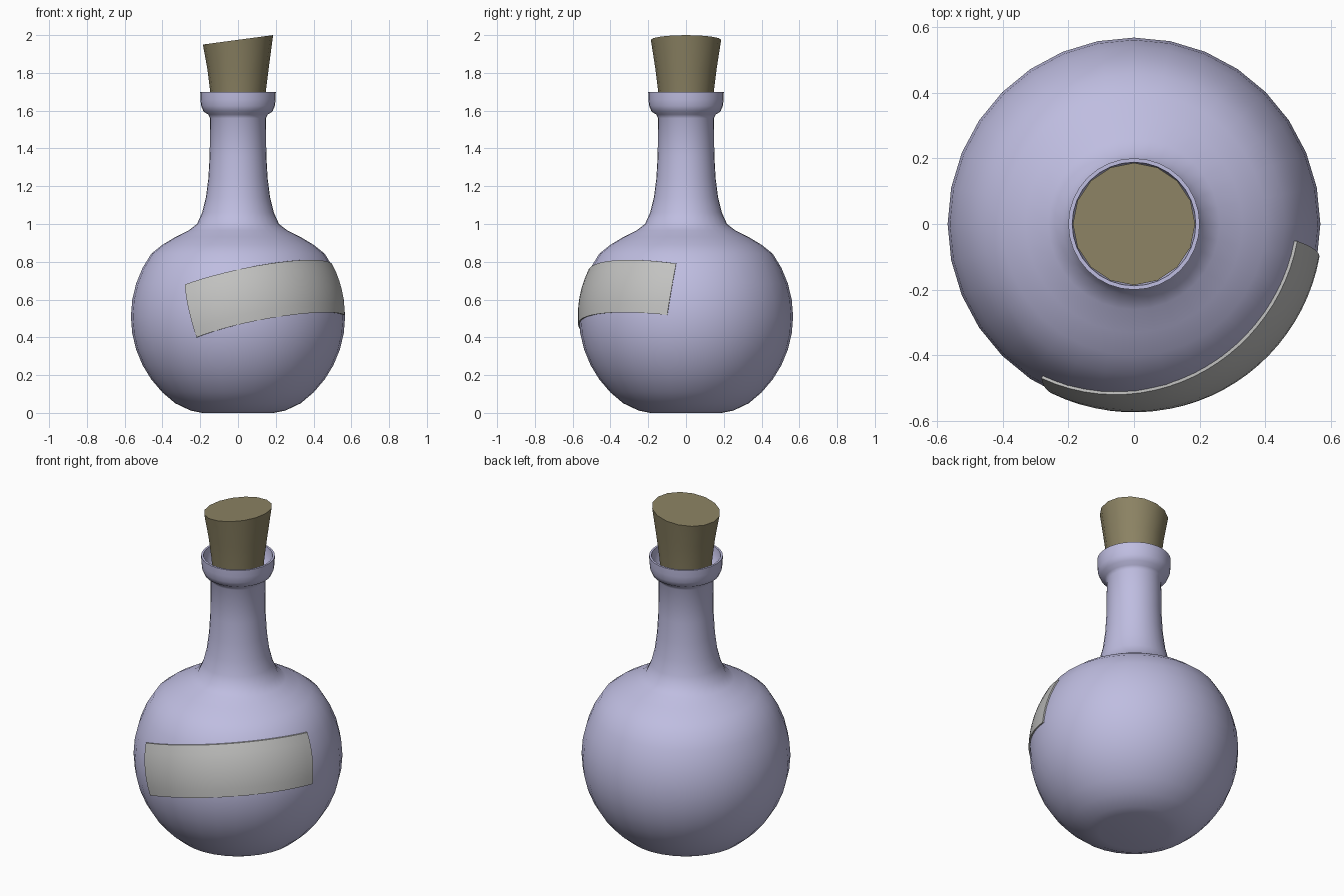
import bpy, bmesh, math
from math import sin, cos, radians

if "Cube" in bpy.data.objects:
    bpy.data.objects.remove(bpy.data.objects["Cube"])


def material(name, rgb):
    m = bpy.data.materials.new(name)
    m.diffuse_color = (*rgb, 1)
    m.use_nodes = True
    m.node_tree.nodes["Principled BSDF"].inputs["Base Color"].default_value = m.diffuse_color
    return m


def finish(bm, name, mat, angle):
    bmesh.ops.recalc_face_normals(bm, faces=bm.faces)
    me = bpy.data.meshes.new(name)
    bm.to_mesh(me)
    bm.free()
    me.materials.append(mat)
    ob = bpy.data.objects.new(name, me)
    bpy.context.collection.objects.link(ob)
    bpy.ops.object.select_all(action='DESELECT')
    ob.select_set(True)
    bpy.context.view_layer.objects.active = ob
    bpy.ops.object.shade_smooth_by_angle(angle=radians(angle))
    return ob


def lathe(profile, sides):
    """Revolve (radius, z) points round z and cap both ends."""
    bm = bmesh.new()
    rings = [[bm.verts.new((r * cos(2 * math.pi * i / sides),
                            r * sin(2 * math.pi * i / sides), z))
              for i in range(sides)] for r, z in profile]
    for a, b in zip(rings, rings[1:]):
        for i in range(sides):
            j = (i + 1) % sides
            bm.faces.new((a[i], a[j], b[j], b[i]))
    bm.faces.new(rings[0][::-1])
    bm.faces.new(rings[-1])
    return bm, rings


glass = material("lavender glass", (0.52, 0.51, 0.75))
cork_mat = material("brown cork", (0.26, 0.225, 0.125))
paper = material("grey paper", (0.54, 0.54, 0.53))

# Bottle: round belly, shoulder, neck, lip and the hollow mouth
R, CZ = 0.567, 0.51
belly = [(R * cos(radians(a)), CZ + R * sin(radians(a))) for a in range(-54, 37, 9)]
profile = [(0.19, 0.0), (0.25, 0.012)] + belly + [
    (0.40, 0.89), (0.33, 0.932), (0.26, 0.967), (0.217, 1.0), (0.19, 1.06),
    (0.17, 1.14), (0.157, 1.24), (0.15, 1.36), (0.148, 1.56), (0.158, 1.58),
    (0.182, 1.595), (0.195, 1.625), (0.199, 1.66), (0.2, 1.7),
    (0.188, 1.7), (0.184, 1.66), (0.165, 1.615), (0.14, 1.59), (0.13, 1.45)]
bm, _ = lathe(profile, 32)
finish(bm, "bottle", glass, 50)

# Cork: tapered stopper with a slanted top
bm, rings = lathe([(0.13, 1.5), (0.147, 1.7), (0.162, 1.82), (0.186, 1.975)], 16)
for v in rings[-1]:
    v.co.z += 0.134 * v.co.x
finish(bm, "cork", cork_mat, 40)

# Label: slanted strip wrapped over the belly, as a thin shell
NU, NV = 24, 6
bm = bmesh.new()
layers = []
for rad in (R - 0.002, R + 0.006):
    grid = []
    for i in range(NU + 1):
        u = i / NU
        top_a, low_a = -31 + 115 * u, -23 + 103 * u
        top_z = 0.81 - 1.89e-5 * (top_a - 52) ** 2
        low_z = 0.532 - 2.17e-5 * (low_a - 55) ** 2
        col = []
        for j in range(NV + 1):
            t = j / NV
            a = radians(low_a + (top_a - low_a) * t)
            z = low_z + (top_z - low_z) * t
            r = math.sqrt(rad ** 2 - (z - CZ) ** 2)
            col.append(bm.verts.new((r * sin(a), -r * cos(a), z)))
        grid.append(col)
    layers.append(grid)
    for i in range(NU):
        for j in range(NV):
            bm.faces.new((grid[i][j], grid[i + 1][j], grid[i + 1][j + 1], grid[i][j + 1]))
# edges of the label
border = ([(i, 0) for i in range(NU)] + [(NU, j) for j in range(NV)]
          + [(i, NV) for i in range(NU, 0, -1)] + [(0, j) for j in range(NV, 0, -1)])
inner, outer = layers
for (i, j), (k, l) in zip(border, border[1:] + border[:1]):
    bm.faces.new((inner[i][j], inner[k][l], outer[k][l], outer[i][j]))
finish(bm, "label", paper, 40)
